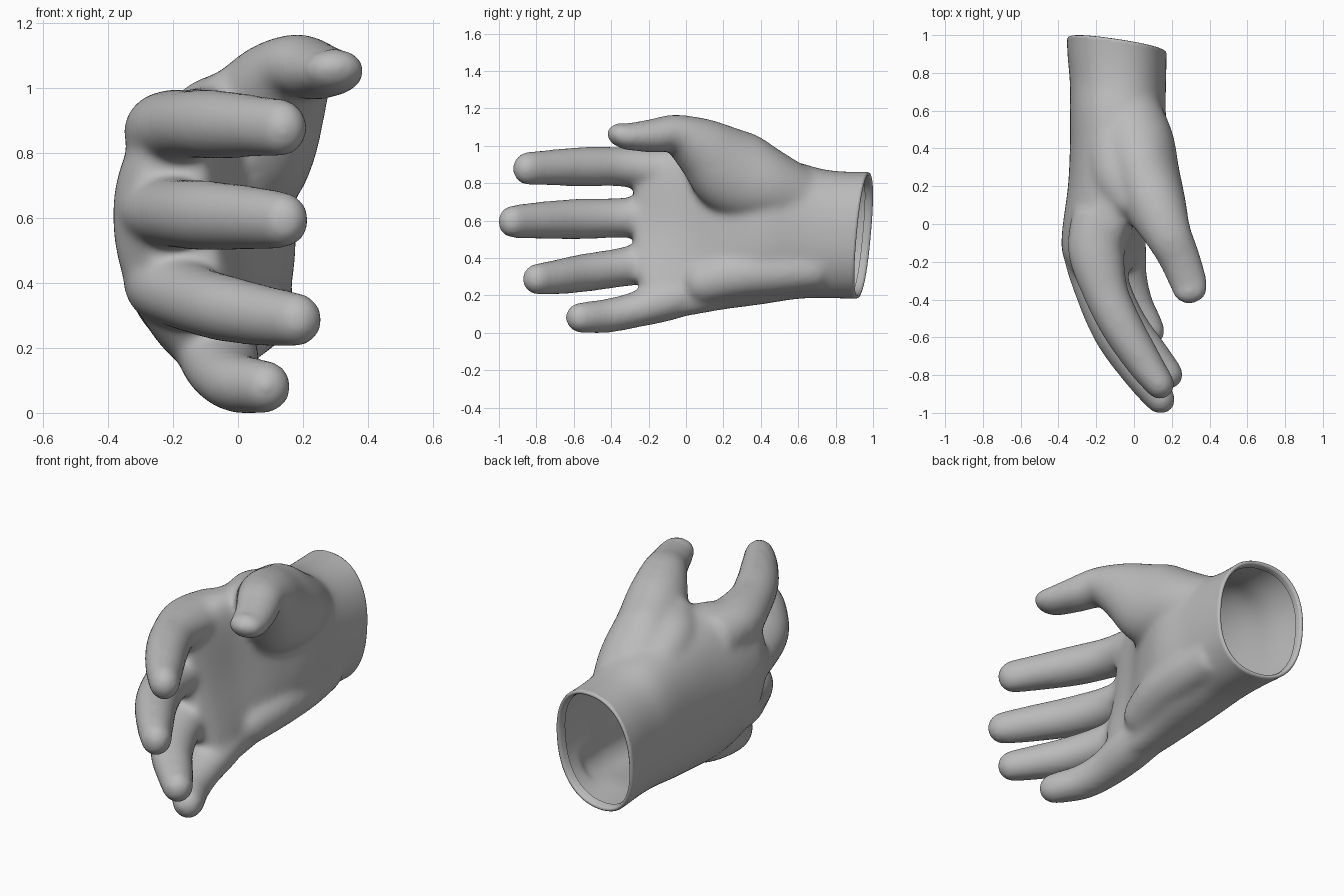
import bpy, bmesh, math
from mathutils import Vector

if "Cube" in bpy.data.objects:
    bpy.data.objects.remove(bpy.data.objects["Cube"])

SEG = 28
GROW = .011   # makes up for the shrinkage of the relaxing step


def skin_rings(bm, rings):
    """Bridge closed rings of points into a capped tube."""
    loops = [[bm.verts.new(p) for p in ring] for ring in rings]
    for a, b in zip(loops, loops[1:]):
        for i in range(len(a)):
            j = (i + 1) % len(a)
            bm.faces.new((a[i], a[j], b[j], b[i]))
    bm.faces.new(loops[0][::-1])
    bm.faces.new(loops[-1])


def smooth_rows(rows, steps=6):
    """Catmull-Rom interpolation of rows of numbers."""
    rows = [rows[0]] + list(rows) + [rows[-1]]
    out = []
    for k in range(1, len(rows) - 2):
        for s in range(steps):
            t = s / steps
            out.append([0.5 * (2 * b + (c - a) * t + (2 * a - 5 * b + 4 * c - d) * t * t
                               + (3 * b - a - 3 * c + d) * t ** 3)
                        for a, b, c, d in zip(*rows[k - 1:k + 3])])
    out.append(list(rows[-1]))
    return out


def digit(bm, rows):
    """Round-ended tube; row = x, y, z, sideways radius, upright radius."""
    rows = smooth_rows(rows)
    pts = [Vector(r[:3]) for r in rows]
    rings = []

    def ring(p, t, w, h):
        side = t.cross(Vector((0, 0, 1))).normalized()
        up = side.cross(t)
        rings.append([p + side * w * math.cos(a) + up * h * math.sin(a)
                      for a in (2 * math.pi * i / SEG for i in range(SEG))])

    for i, r in enumerate(rows):
        t = (pts[min(i + 1, len(pts) - 1)] - pts[max(i - 1, 0)]).normalized()
        ring(pts[i], t, r[3] + GROW, r[4] + GROW)
    w, h = rows[-1][3] + GROW, rows[-1][4] + GROW
    for k in range(1, 7):
        a = math.radians(14 * k)
        ring(pts[-1] + t * (w + h) / 2 * math.sin(a), t, w * math.cos(a), h * math.cos(a))
    skin_rings(bm, rings)


def palm(bm, rows):
    """Bent slab; row = y, centre x, centre z, half x, half z, bend, tilt."""
    rings = []
    for y, cx, cz, hx, hz, bend, tilt in smooth_rows(rows):
        ring = []
        for i in range(48):
            a = 2 * math.pi * i / 48
            c, s = math.cos(a), math.sin(a)
            u = math.copysign(abs(c) ** 0.88, c)
            v = math.copysign(abs(s) ** 0.88, s)
            ring.append((cx + hx * u + bend * v * v + tilt * v, y, cz + hz * v))
        rings.append(ring)
    skin_rings(bm, rings)


bm = bmesh.new()

# wrist and palm
palm(bm, [(1.12, -.09, .52, .268, .348, 0, 0),
          (.92, -.09, .52, .264, .34, 0, 0),
          (.75, -.085, .527, .255, .344, 0, 0),
          (.6, -.086, .545, .254, .365, 0, 0),
          (.4, -.082, .55, .258, .4, .01, 0),
          (.2, -.118, .555, .232, .432, .045, -.01),
          (0, -.178, .545, .197, .455, .10, -.04),
          (-.13, -.2, .535, .18, .435, .12, -.06),
          (-.2, -.2, .56, .155, .395, .11, -.06),
          (-.275, -.2, .61, .11, .3, .08, -.04)])

# heel of the palm on the little finger side
digit(bm, [(.04, .72, .34, .1, .1), (.052, .5, .325, .11, .11), (.045, .28, .31, .11, .115),
           (.0, .1, .27, .11, .11)])

# index, middle, ring and little fingers
digit(bm, [(-.185, .05, .84, .13, .13), (-.2, -.14, .872, .14, .112), (-.15, -.36, .888, .11, .095),
           (-.06, -.55, .887, .101, .096), (.055, -.735, .882, .086, .085), (.133, -.845, .877, .07, .08)])
digit(bm, [(-.21, .05, .62, .13, .12), (-.222, -.14, .62, .145, .105), (-.185, -.37, .613, .112, .096),
           (-.095, -.59, .607, .102, .098), (.043, -.8, .6, .086, .088), (.138, -.925, .593, .07, .078)])
digit(bm, [(-.19, .05, .4, .12, .11), (-.2, -.12, .39, .14, .108), (-.135, -.34, .35, .108, .094),
           (-.035, -.54, .32, .1, .092), (.09, -.69, .297, .085, .083), (.18, -.795, .286, .07, .074)])
digit(bm, [(-.08, .1, .24, .11, .1), (-.06, -.1, .175, .115, .102), (-.04, -.28, .12, .1, .085),
           (.0, -.42, .09, .09, .081), (.06, -.525, .082, .078, .075), (.085, -.565, .08, .07, .072)])

# thumb with the mound at its base
digit(bm, [(-.06, .72, .68, .14, .13), (.0, .45, .77, .195, .195), (.055, .25, .862, .18, .222),
           (.122, .08, .99, .15, .155), (.183, -.06, 1.062, .115, .095), (.24, -.18, 1.052, .1, .08),
           (.288, -.31, 1.048, .09, .062), (.297, -.345, 1.055, .085, .055)])

# web between thumb and index finger
digit(bm, [(-.12, .5, .78, .13, .12), (-.07, .26, .9, .14, .12), (-.01, .15, .97, .11, .08)])

bmesh.ops.recalc_face_normals(bm, faces=bm.faces)
mesh = bpy.data.meshes.new("hand")
bm.to_mesh(mesh)
bm.free()
hand = bpy.data.objects.new("hand", mesh)
bpy.context.collection.objects.link(hand)

# fuse all parts into one soft skin
fuse = hand.modifiers.new("fuse", 'REMESH')
fuse.mode = 'VOXEL'
fuse.voxel_size = 0.014
relax = hand.modifiers.new("relax", 'SMOOTH')
relax.factor = 0.5
relax.iterations = 32
bpy.context.view_layer.objects.active = hand
hand.select_set(True)
for name in ("fuse", "relax"):
    bpy.ops.object.modifier_apply(modifier=name)

# open the wrist with a slanted cut and roll its lip inward
bm = bmesh.new()
bm.from_mesh(hand.data)
normal = Vector((.15, 1, -.09)).normalized()
centre = Vector((-.09, .936, .5))
bmesh.ops.bisect_plane(bm, geom=bm.verts[:] + bm.edges[:] + bm.faces[:], dist=1e-4,
                       plane_co=centre, plane_no=normal, clear_outer=True)
for inset, push in ((.004, .009), (.008, .012), (.008, .008), (.005, -.003), (.003, -.03)):
    rim = [e for e in bm.edges if e.is_boundary]
    new = bmesh.ops.extrude_edge_only(bm, edges=rim)["geom"]
    for v in (g for g in new if isinstance(g, bmesh.types.BMVert)):
        off = v.co - centre
        flat = off - normal * off.dot(normal)
        v.co = centre + flat.normalized() * (flat.length - inset) + normal * push
bmesh.ops.recalc_face_normals(bm, faces=bm.faces)
bm.to_mesh(hand.data)
bm.free()

# stand on the ground
low = min(v.co.z for v in hand.data.vertices)
for v in hand.data.vertices:
    v.co.z -= low

skin = bpy.data.materials.new("plain grey")
skin.diffuse_color = (.5, .5, .5, 1)
skin.use_nodes = True
skin.node_tree.nodes["Principled BSDF"].inputs["Base Color"].default_value = skin.diffuse_color
hand.data.materials.clear()
hand.data.materials.append(skin)
hand.data.polygons.foreach_set("material_index", [0] * len(hand.data.polygons))
bpy.ops.object.shade_smooth_by_angle(angle=math.radians(80))
